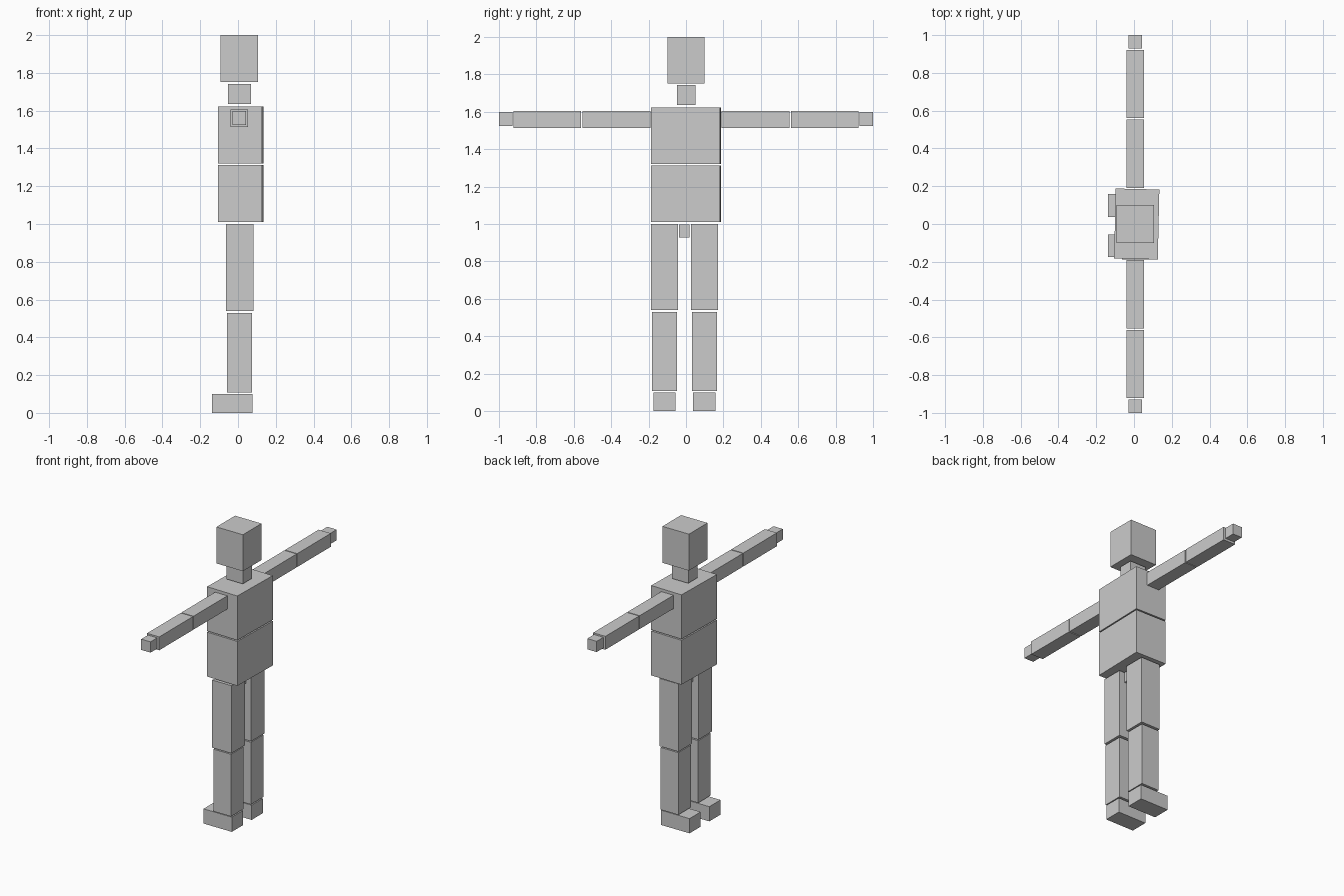
import bpy
import bmesh
import math

if "Cube" in bpy.data.objects:
    bpy.data.objects.remove(bpy.data.objects["Cube"])


def box(name, x, y, z, turn=0.0):
    """Flat-faced box from (min, max) ranges, optionally turned about its own z axis."""
    bm = bmesh.new()
    bmesh.ops.create_cube(bm, size=1.0)
    bmesh.ops.scale(bm, vec=(x[1] - x[0], y[1] - y[0], z[1] - z[0]), verts=bm.verts)
    mesh = bpy.data.meshes.new(name)
    bm.to_mesh(mesh)
    bm.free()
    ob = bpy.data.objects.new(name, mesh)
    ob.location = (sum(x) / 2, sum(y) / 2, sum(z) / 2)
    ob.rotation_euler.z = math.radians(turn)
    bpy.context.collection.objects.link(ob)
    return ob


# Head and neck
box("head", (-0.092, 0.107), (-0.10, 0.10), (1.752, 2.0))
box("neck", (-0.052, 0.07), (-0.048, 0.05), (1.636, 1.742))

# Torso: two stacked boxes, turned very slightly
for name, z in (("chest", (1.321, 1.622)), ("abdomen", (1.011, 1.313))):
    box(name, (-0.101, 0.13), (-0.185, 0.185), z, turn=-1.3)

# Pelvis block between the legs
box("pelvis", (-0.025, 0.045), (-0.038, 0.02), (0.927, 0.997))

# Arms, stretched out along y
for side, s in (("left", 1), ("right", -1)):
    def span(a, b):
        return tuple(sorted((s * a, s * b)))
    box(side + "_upper_arm", (-0.039, 0.053), span(0.19, 0.554), (1.514, 1.605))
    box(side + "_forearm", (-0.039, 0.053), span(0.56, 0.922), (1.514, 1.605))
    box(side + "_hand", (-0.028, 0.042), span(0.928, 1.0), (1.525, 1.598))

# Legs: centred either side of the slightly offset pelvis
for side, y in (("left", 0.098), ("right", -0.115)):
    box(side + "_thigh", (-0.063, 0.081), (y - 0.072, y + 0.072), (0.54, 1.0))
    box(side + "_shin", (-0.058, 0.075), (y - 0.067, y + 0.067), (0.107, 0.53))
    box(side + "_foot", (-0.137, 0.076), (y - 0.06, y + 0.06), (0.0, 0.10))
